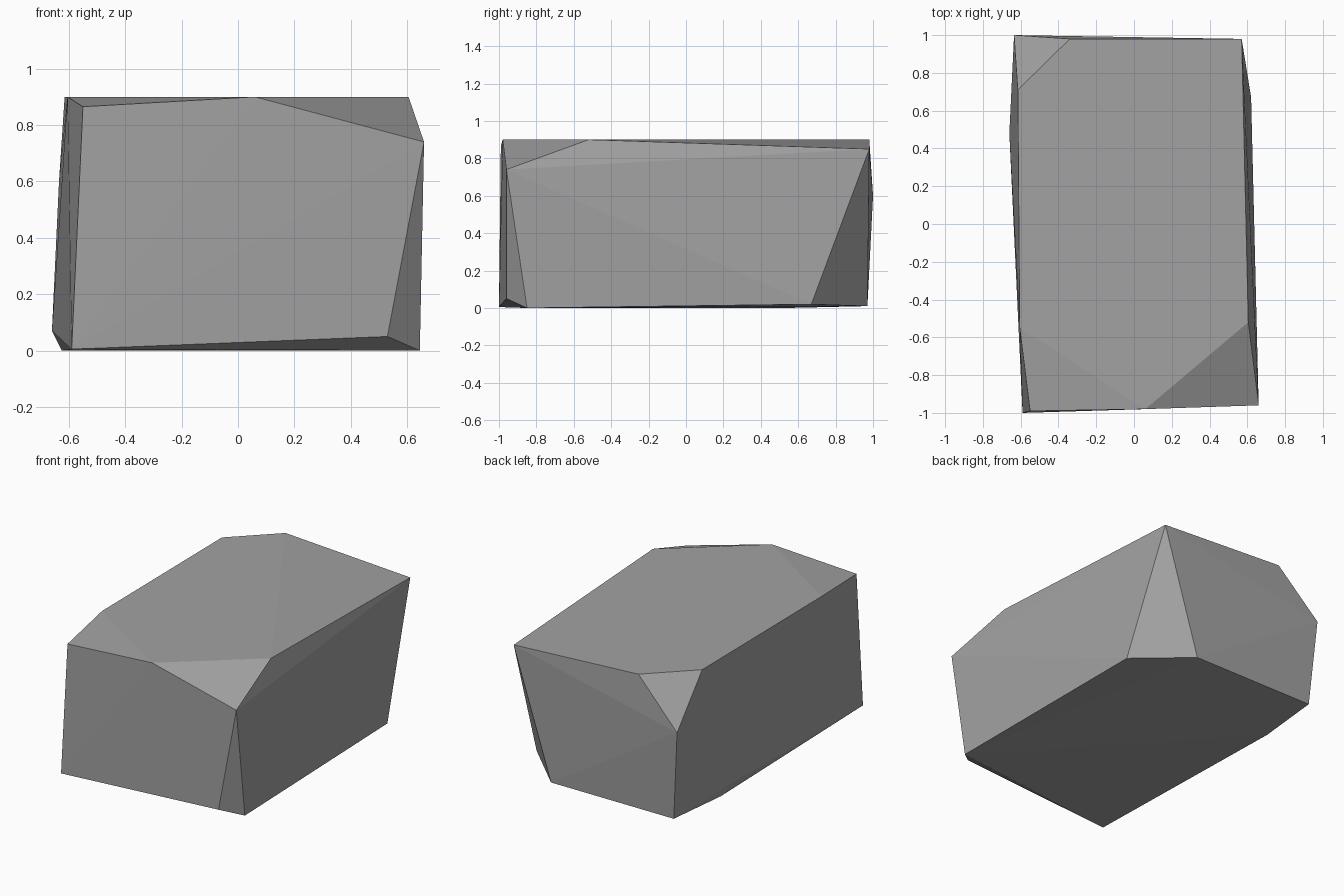
import bpy
import bmesh

# Remove the default cube if present
cube = bpy.data.objects.get("Cube")
if cube:
    bpy.data.objects.remove(cube, do_unlink=True)


def make_material(name, color):
    mat = bpy.data.materials.new(name)
    mat.use_nodes = True
    mat.diffuse_color = color
    shader = next(n for n in mat.node_tree.nodes if n.type == "BSDF_PRINCIPLED")
    shader.inputs["Base Color"].default_value = color
    shader.inputs["Roughness"].default_value = 0.9
    return mat


def make_hull(name, corners, mat):
    """Wrap a flat-shaded convex block around the given corners."""
    bm = bmesh.new()
    for corner in corners:
        bm.verts.new(corner)
    bmesh.ops.convex_hull(bm, input=bm.verts[:])
    bmesh.ops.recalc_face_normals(bm, faces=bm.faces[:])
    mesh = bpy.data.meshes.new(name)
    bm.to_mesh(mesh)
    bm.free()
    mesh.materials.append(mat)
    obj = bpy.data.objects.new(name, mesh)
    bpy.context.collection.objects.link(obj)
    return obj


# Upper corners, where the chipped corners meet the top
top_corners = [
    (-0.605, -0.55, 0.9), (0.06, -0.98, 0.9), (0.605, -0.52, 0.9),
    (0.57, 0.98, 0.85), (-0.34, 0.98, 0.9), (-0.615, 0.71, 0.9),
]

# Tips of the chips, part way down the sides
side_corners = [
    (-0.55, -0.99, 0.865), (0.66, -0.96, 0.74),
    (-0.635, 1.0, 0.6), (-0.66, 0.48, 0.07),
]

# Lower corners resting on the ground
bottom_corners = [
    (-0.59, -1.0, 0.005), (0.53, -0.96, 0.05), (0.645, -0.85, 0),
    (0.62, 0.67, 0.02), (0.305, 0.97, 0.01), (-0.59, 0.97, 0.01),
    (-0.625, 0.53, 0),
]

stone_grey = make_material("stone grey", (0.36, 0.36, 0.36, 1))
make_hull("stone_block", top_corners + side_corners + bottom_corners, stone_grey)
